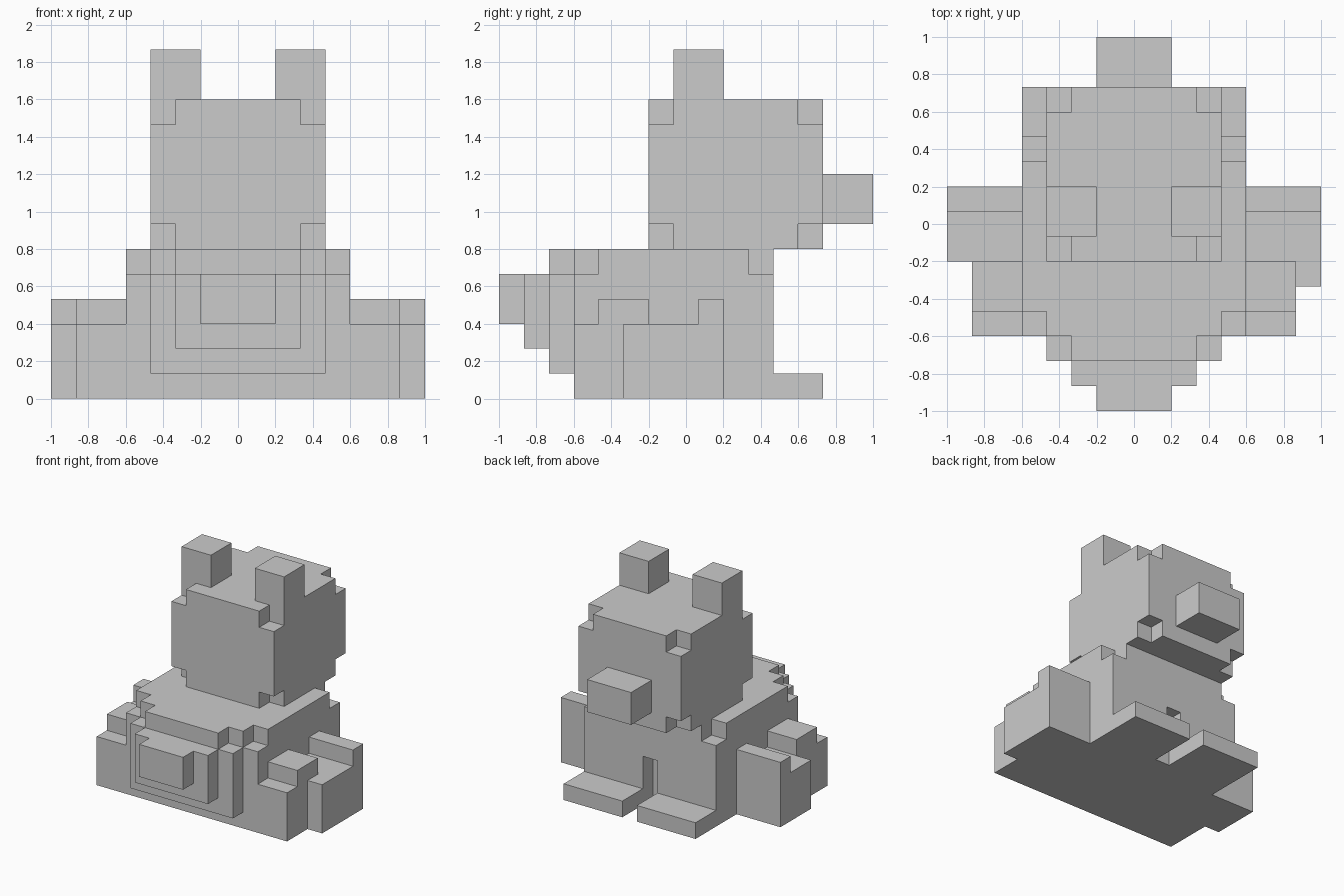
import bpy, bmesh
from itertools import product
from mathutils import Vector

if "Cube" in bpy.data.objects:
    bpy.data.objects.remove(bpy.data.objects["Cube"])

U = 2 / 15  # edge of one cube; the model is 15 cubes wide and deep


def cells(box):
    """All grid cells in a box given as (x0, y0, z0, x1, y1, z1)."""
    return set(product(*(range(box[a], box[a + 3]) for a in range(3))))


def corners(box, levels):
    """Corner cells of a box on the given z levels."""
    return set(product((box[0], box[3] - 1), (box[1], box[4] - 1), levels))


def build(name, filled):
    """Skin a set of cells with faces on its outside only, then merge flat areas."""
    bm = bmesh.new()
    for cell in filled:
        for axis, side in product(range(3), (0, 1)):
            near = list(cell)
            near[axis] += 2 * side - 1
            if tuple(near) in filled:
                continue
            ring = []
            for u, v in ((0, 0), (1, 0), (1, 1), (0, 1)):
                p = list(cell)
                p[axis] += side
                p[(axis + 1) % 3] += u
                p[(axis + 2) % 3] += v
                ring.append(bm.verts.new(Vector((p[0] - 7.5, p[1] - 7.5, p[2])) * U))
            bm.faces.new(ring if side else ring[::-1])
    bmesh.ops.remove_doubles(bm, verts=bm.verts[:], dist=U * 0.01)
    bmesh.ops.dissolve_limit(bm, angle_limit=0.02, verts=bm.verts[:], edges=bm.edges[:])
    mesh = bpy.data.meshes.new(name)
    bm.to_mesh(mesh)
    bm.free()
    bpy.context.collection.objects.link(bpy.data.objects.new(name, mesh))


def build_pair(name, filled):
    """Build a right-hand part and its mirror image."""
    build(name + "_right", filled)
    build(name + "_left", {(14 - x, y, z) for x, y, z in filled})


# Head with its eight corners knocked off, and the snout
head = (4, 6, 6, 11, 13, 12)
build("head", cells(head) - corners(head, (6, 11)))
build("snout", cells((6, 13, 7, 9, 15, 9)))

# Body with clipped top corners and a slot between the legs
body = (3, 3, 0, 12, 11, 6)
build("body", cells(body) - corners(body, (5,)) - cells((7, 10, 0, 8, 11, 3)))

# Stepped bulge on the front
bulge = (4, 2, 1, 11, 3, 6)
build("bulge_base", cells(bulge) - corners(bulge, (5,)))
build("bulge_middle", cells((5, 1, 2, 10, 2, 5)))
build("bulge_tip", cells((6, 0, 3, 9, 1, 5)))

# Mirrored ears, feet and side limbs
build_pair("ear", cells((9, 7, 12, 11, 9, 14)))
build_pair("foot", cells((8, 11, 0, 12, 13, 1)))
build_pair("side_limb", cells((12, 6, 0, 15, 9, 3)) | cells((12, 8, 3, 15, 9, 4)))
build_pair("front_limb", cells((12, 3, 0, 14, 6, 3)) | cells((12, 4, 3, 14, 6, 4)))

# Extra column on the right limb only
build("limb_spur", cells((14, 5, 0, 15, 6, 3)))
